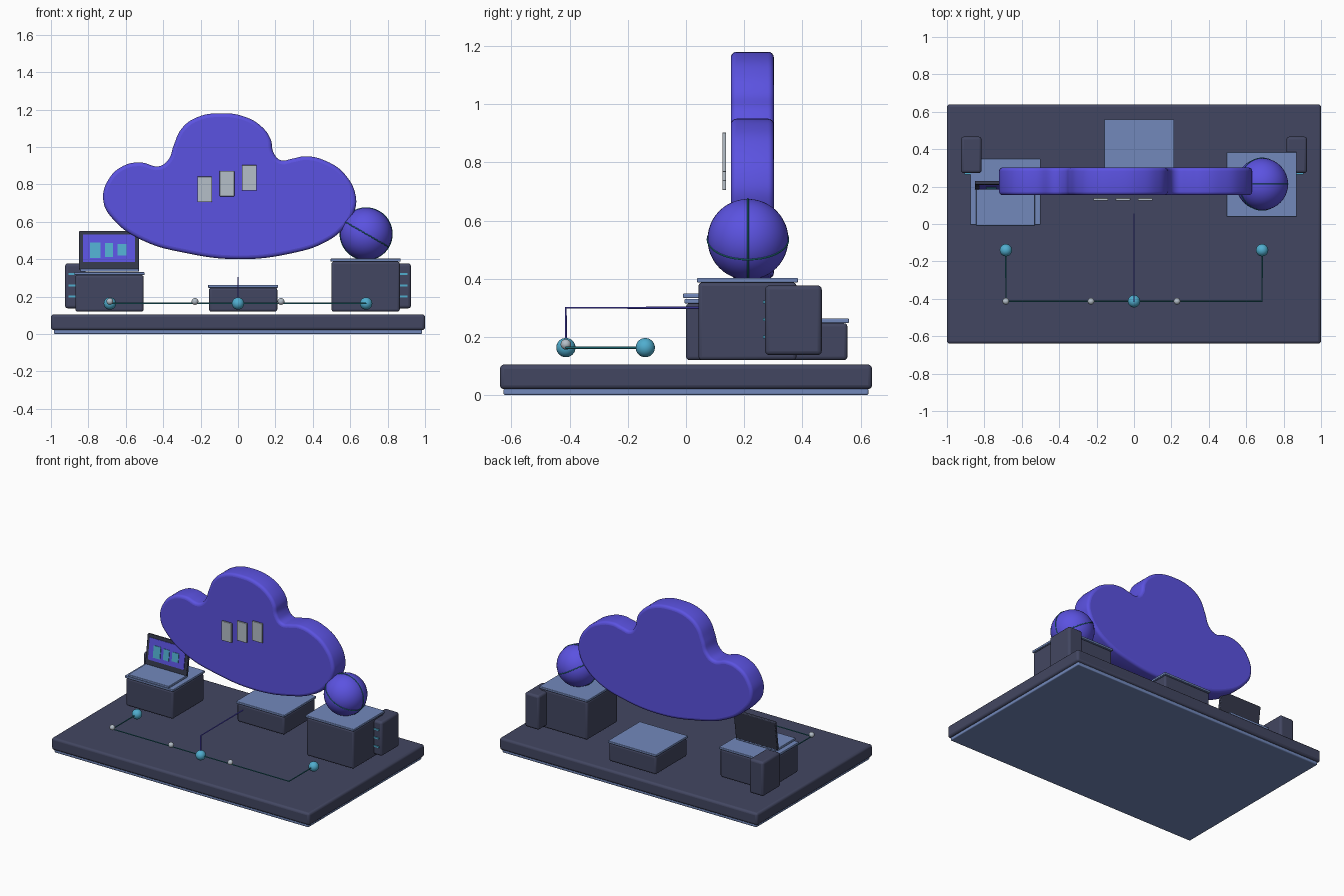
import bpy
import math
from mathutils import Matrix, Vector

if "Cube" in bpy.data.objects:
    bpy.data.objects.remove(bpy.data.objects["Cube"])


def material(name, r, g, b):
    m = bpy.data.materials.new(name)
    m.use_nodes = True
    m.diffuse_color = (r, g, b, 1)
    m.node_tree.nodes["Principled BSDF"].inputs["Base Color"].default_value = (r, g, b, 1)
    return m


SLATE = material("dark slate", 0.055, 0.062, 0.12)
CHARCOAL = material("charcoal", 0.035, 0.04, 0.07)
STEEL = material("steel blue", 0.17, 0.25, 0.5)
PURPLE = material("violet", 0.105, 0.085, 0.75)
CYAN = material("cyan", 0.08, 0.42, 0.62)
TEAL = material("teal", 0.02, 0.22, 0.26)
GREY = material("pale grey", 0.46, 0.52, 0.58)


def finish(obj, name, mat):
    obj.name = name
    obj.data.materials.clear()
    obj.data.materials.append(mat)
    bpy.ops.object.select_all(action='DESELECT')
    obj.select_set(True)
    bpy.context.view_layer.objects.active = obj
    bpy.ops.object.shade_smooth_by_angle(angle=math.radians(40))
    return obj


def box(name, xs, ys, zs, mat, bevel=0.0):
    bpy.ops.mesh.primitive_cube_add(size=1)
    o = bpy.context.object
    lo, hi = Vector((xs[0], ys[0], zs[0])), Vector((xs[1], ys[1], zs[1]))
    o.data.transform(Matrix.Translation((lo + hi) / 2) @ Matrix.Diagonal((hi - lo).to_4d()))
    if bevel:
        b = o.modifiers.new("soft edges", 'BEVEL')
        b.width, b.segments = bevel, 3
    return finish(o, name, mat)


def ball(name, pos, radius, mat):
    bpy.ops.mesh.primitive_uv_sphere_add(segments=40, ring_count=24, radius=radius, location=pos)
    return finish(bpy.context.object, name, mat)


def curve_mesh(name, kind, points, mat, closed=False, **settings):
    c = bpy.data.curves.new(name, 'CURVE')
    s = c.splines.new(kind)
    if kind == 'BEZIER':
        s.bezier_points.add(len(points) - 1)
        for p, co in zip(s.bezier_points, points):
            p.co = co
            p.handle_left_type = p.handle_right_type = 'AUTO'
    else:
        s.points.add(len(points) - 1)
        for p, co in zip(s.points, points):
            p.co = (*co, 1)
    s.use_cyclic_u = closed
    for key, value in settings.items():
        setattr(c, key, value)
    o = bpy.data.objects.new(name, c)
    bpy.context.collection.objects.link(o)
    bpy.ops.object.select_all(action='DESELECT')
    o.select_set(True)
    bpy.context.view_layer.objects.active = o
    bpy.ops.object.convert(target='MESH')
    return finish(bpy.context.object, name, mat)


def wire(name, points, mat, radius=0.004):
    return curve_mesh(name, 'POLY', points, mat, dimensions='3D', bevel_depth=radius, bevel_resolution=2)


# Base slab and its lower trim
box("base_slab", (-1, 1), (-0.64, 0.64), (0.02, 0.105), SLATE, 0.015)
box("base_trim", (-0.985, 0.985), (-0.627, 0.627), (0, 0.024), STEEL, 0.006)

# Pedestals with top plates
pedestals = {
    "left_bench": ((-0.87, -0.505), (0, 0.345), 0.315),
    "middle_bench": ((-0.155, 0.21), (0.21, 0.555), 0.247),
    "right_bench": ((0.5, 0.865), (0.043, 0.38), 0.387),
}
for name, (xs, ys, top) in pedestals.items():
    box(name, xs, ys, (0.12, top), SLATE, 0.012)
    box(name + "_plate", (xs[0] - 0.005, xs[1] + 0.005), (ys[0] - 0.005, ys[1] + 0.005),
        (top, top + 0.016), STEEL, 0.004)

# Cabinets at the outer back corners, with indicator strips
for side, label in ((-1, "right"), (1, "left")):
    xs = sorted((side * 0.815, side * 0.925))
    box(label + "_cabinet", xs, (0.272, 0.467), (0.137, 0.377), SLATE, 0.015)
    strip = sorted((side * 0.835, side * 0.905))
    for i in range(3):
        z = 0.2 + 0.06 * i
        box(f"{label}_cabinet_strip_{i}", strip, (0.265, 0.274), (z - 0.005, z + 0.005), CYAN)

# Laptop: keyboard slab and screen leaning slightly back
box("laptop_base", (-0.845, -0.53), (-0.01, 0.2), (0.333, 0.349), STEEL, 0.004)
lid = [box("laptop_lid", (-0.85, -0.528), (0.183, 0.203), (0.345, 0.552), CHARCOAL, 0.005),
       box("laptop_screen", (-0.828, -0.55), (0.179, 0.185), (0.383, 0.532), PURPLE)]
for i, (x0, x1, z0, z1) in enumerate([(-0.79, -0.735, 0.406, 0.488),
                                      (-0.712, -0.668, 0.411, 0.485),
                                      (-0.645, -0.595, 0.419, 0.481)]):
    lid.append(box(f"screen_bar_{i}", (x0, x1), (0.175, 0.181), (z0, z1), CYAN))
hinge = Vector((0, 0.19, 0.345))
lean = Matrix.Translation(hinge) @ Matrix.Rotation(math.radians(-8), 4, 'X') @ Matrix.Translation(-hinge)
for part in lid:
    part.data.transform(lean)

# Globe with two rings
centre = (0.685, 0.213, 0.535)
ball("globe", centre, 0.139, PURPLE)
for name, turn in (("globe_meridian", (math.pi / 2, 0, 0)), ("globe_tilted_ring", (0, math.radians(30), 0))):
    bpy.ops.mesh.primitive_torus_add(major_radius=0.139, minor_radius=0.003, major_segments=64,
                                     minor_segments=8, location=centre, rotation=turn)
    finish(bpy.context.object, name, TEAL)

# Puffy cloud panel
outline = [(0, .4), (-.28, .433), (-.51, .5), (-.66, .605), (-.72, .71), (-.69, .83), (-.61, .9),
           (-.52, .917), (-.42, .897), (-.37, .935), (-.345, 1.005), (-.3, 1.1), (-.22, 1.158),
           (-.095, 1.18), (.04, 1.16), (.13, 1.105), (.175, 1.04), (.188, .975), (.225, .93),
           (.29, .937), (.36, .95), (.47, .925), (.57, .855), (.63, .735), (.62, .65),
           (.57, .57), (.465, .49), (.28, .43)]
cloud = curve_mesh("cloud", 'BEZIER', [(x, z, 0) for x, z in outline], PURPLE, closed=True,
                   dimensions='2D', fill_mode='BOTH', resolution_u=6, extrude=0.054,
                   bevel_depth=0.02, bevel_resolution=3, offset=-0.02)
cloud.data.transform(Matrix.Translation((0, 0.228, 0)) @ Matrix.Rotation(math.pi / 2, 4, 'X'))

# Cards floating ahead of the cloud
for i in range(3):
    x, z = -0.178 + 0.119 * i, 0.773 + 0.031 * i
    box(f"cloud_card_{i}", (x - 0.039, x + 0.039), (0.125, 0.138), (z - 0.068, z + 0.068), GREY, 0.003)

# Network wires and nodes
level, front, back, reach = 0.163, -0.413, -0.14, 0.685
wire("network_wire", [(-reach, back, level), (-reach, front, level),
                      (reach, front, level), (reach, back, level)], TEAL)
wire("riser_wire", [(0, front, level), (0, front, 0.3), (0, 0.055, 0.3)], PURPLE)
for label, x, y in (("right", -reach, back), ("middle", 0, front), ("left", reach, back)):
    ball(label + "_node", (x, y, level), 0.033, CYAN)
for label, x in (("corner", -reach), ("right", -0.23), ("left", 0.23)):
    ball(label + "_packet", (x, front, 0.174), 0.018, GREY)
